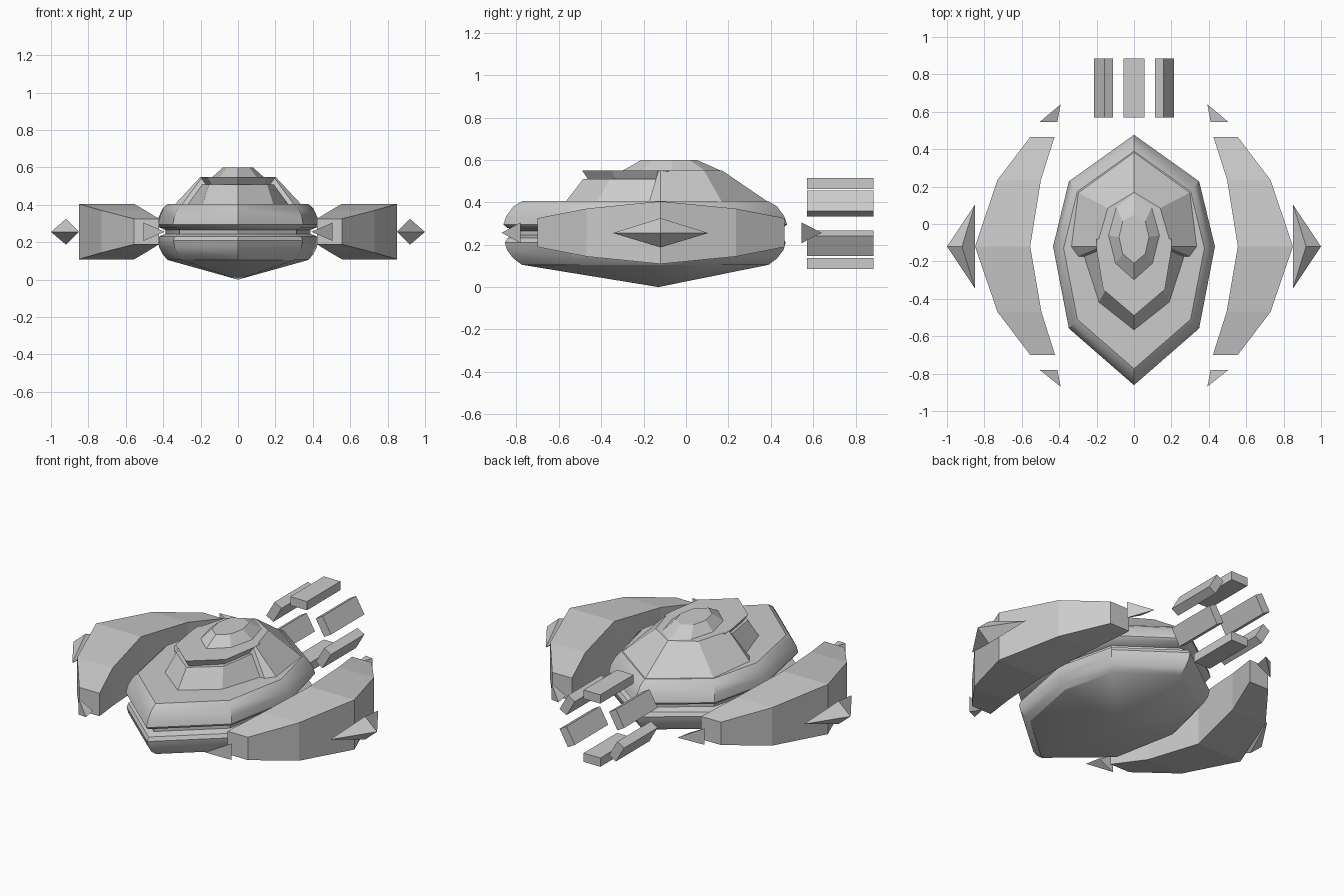
import bpy, bmesh, math
from mathutils import Vector, Matrix

if "Cube" in bpy.data.objects:
    bpy.data.objects.remove(bpy.data.objects["Cube"])


def finish(name, bm, smooth=False):
    bmesh.ops.recalc_face_normals(bm, faces=bm.faces)
    me = bpy.data.meshes.new(name)
    bm.to_mesh(me)
    bm.free()
    ob = bpy.data.objects.new(name, me)
    bpy.context.collection.objects.link(ob)
    if smooth:
        bpy.ops.object.select_all(action='DESELECT')
        ob.select_set(True)
        bpy.context.view_layer.objects.active = ob
        bpy.ops.object.shade_smooth_by_angle(angle=math.radians(32))
    return ob


def loft(name, rings, smooth=False):
    """Skin a list of equal point rings; a one-point ring makes an apex."""
    bm = bmesh.new()
    vs = [[bm.verts.new(p) for p in r] for r in rings]
    for a, b in zip(vs, vs[1:]):
        n = max(len(a), len(b))
        for i in range(n):
            j = (i + 1) % n
            if len(a) == 1:
                bm.faces.new((a[0], b[i], b[j]))
            else:
                bm.faces.new((a[i], a[j], b[j], b[i]))
    for end in (vs[0], vs[-1]):
        if len(end) > 2:
            bm.faces.new(end)
    return finish(name, bm, smooth)


def hull_shape(name, points):
    bm = bmesh.new()
    for p in points:
        bm.verts.new(p)
    bmesh.ops.convex_hull(bm, input=bm.verts)
    bmesh.ops.dissolve_limit(bm, angle_limit=0.01, verts=bm.verts, edges=bm.edges)
    return finish(name, bm)


def mirrored(half, z):
    """Right-hand outline points -> full closed ring at height z."""
    left = [(-x, y) for x, y in reversed(half) if x > 0]
    return [(x, y, z) for x, y in half + left]


# Main hull: eight-sided rounded body with a groove at mid height
OUTLINE = [(0, .48), (.35, .23), (.435, -.12), (.35, -.56), (0, -.865)]


def hull_ring(s, z):
    return mirrored([(x * s, -.19 + (y + .19) * s) for x, y in OUTLINE], z)


PROFILE = [(.865, .105), (.925, .135), (.97, .175), (.985, .21), (.965, .232),
           (.89, .245), (.89, .265), (.97, .28), (.995, .295), (.975, .335),
           (.925, .38), (.865, .405)]
loft("main_hull", [[(0, -.13, 0)]] + [hull_ring(s, z) for s, z in PROFILE], True)

# Rear half of the upper deck
loft("rear_deck", [
    mirrored([(0, .39), (.303, .17), (.34, -.12), (.30, -.175)], .40),
    mirrored([(0, .17), (.14, .085), (.20, -.12), (.19, -.13)], .55)])

# Lower front cabin under the brow
loft("front_cabin", [
    mirrored([(.27, -.10), (.27, -.175), (.19, -.42), (0, -.57)], .40),
    mirrored([(.19, -.10), (.19, -.14), (.155, -.36), (0, -.485)], .51)])

# Overhanging brow plate
loft("brow_plate", [
    mirrored([(.16, -.08), (.17, -.14), (.14, -.33), (0, -.46)], .505),
    mirrored([(.20, -.08), (.20, -.14), (.165, -.35), (0, -.49)], .55)])

# Top cap
loft("top_cap", [
    mirrored([(0, .165), (.095, .09), (.137, -.06), (.10, -.21), (0, -.30)], .549),
    mirrored([(0, .05), (.06, .015), (.08, -.07), (.06, -.16), (0, -.21)], .60)])

# Paired side parts
WING = [(.465, .425, .555, .068), (.235, .498, .73, .113), (-.12, .555, .85, .148),
        (-.47, .495, .73, .113), (-.70, .422, .555, .068)]
for side, s in (("right", 1), ("left", -1)):
    # Curved armoured wing with rectangular sections
    loft(f"wing_{side}", [
        [(s * a, y, .257 - h), (s * b, y, .257 - h),
         (s * b, y, .257 + h), (s * a, y, .257 + h)] for y, a, b, h in WING])
    # Outer blade
    hull_shape(f"outer_blade_{side}", [
        (s * .85, .105, .255), (s * .85, -.345, .255), (s, -.12, .255),
        (s * .92, -.12, .325), (s * .92, -.12, .187)])
    # Small spikes past each wing end
    for end, y0, y1 in (("rear", .545, .64), ("front", -.78, -.87)):
        hull_shape(f"{end}_spike_{side}", [
            (s * .505, y0, .305), (s * .505, y0, .207),
            (s * .41, y0, .256), (s * .392, y1, .256)])

# Ring of six thruster bars behind the hull
for i in range(6):
    bm = bmesh.new()
    rot = Matrix.Rotation(math.radians(60 * i), 4, 'Y')
    m = (Matrix.Translation((0, .7275, .30)) @ rot @ Matrix.Translation((0, 0, .188))
         @ Matrix.Diagonal((.11, .315, .052, 1)))
    bmesh.ops.create_cube(bm, size=1, matrix=m)
    finish(f"thruster_bar_{i + 1}", bm)
